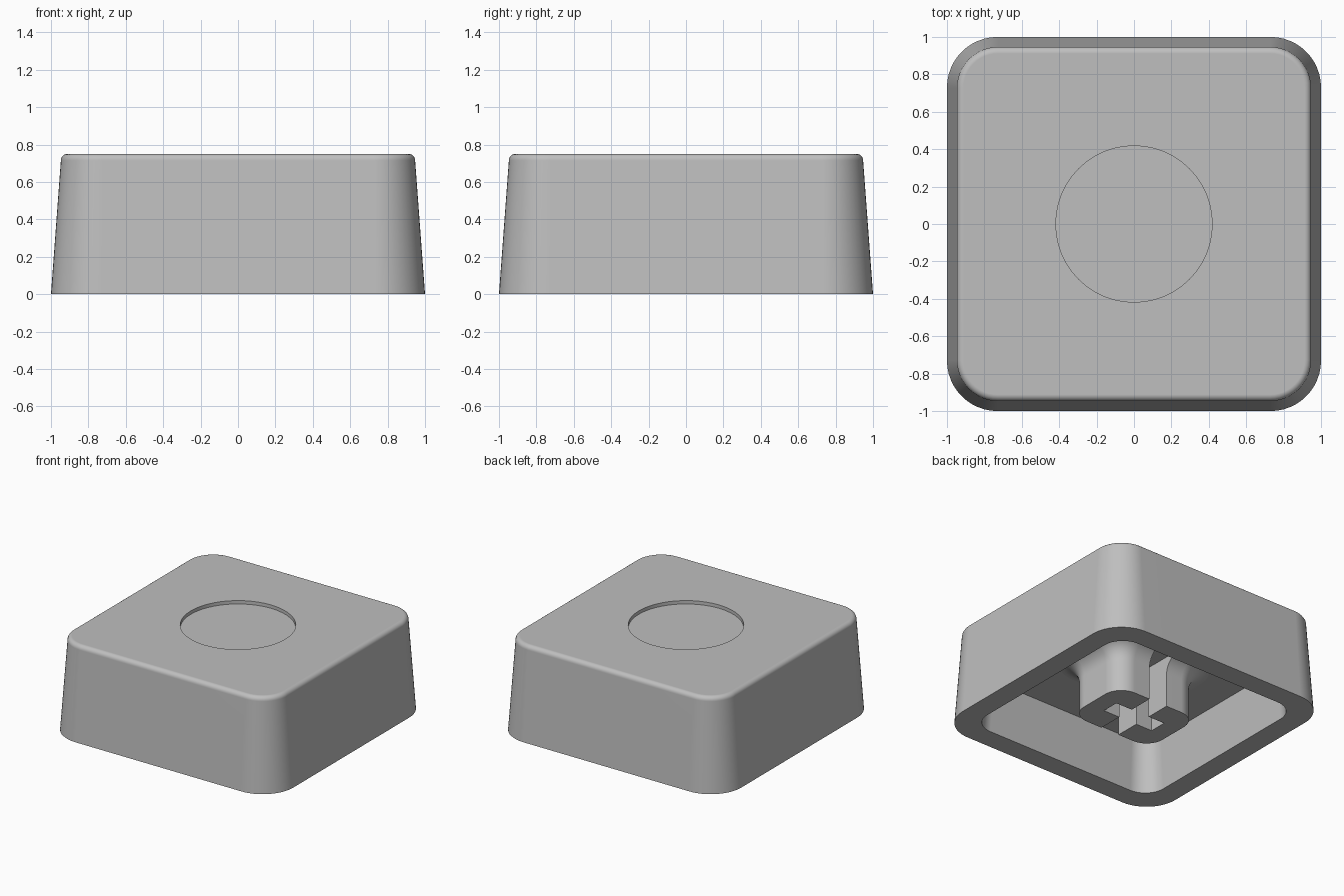
import bpy, bmesh, math

cube = bpy.data.objects.get("Cube")
if cube:
    bpy.data.objects.remove(cube, do_unlink=True)

grey = bpy.data.materials.new("plain_grey")
grey.use_nodes = True
COLOUR = (0.52, 0.52, 0.52, 1)
grey.diffuse_color = COLOUR
bsdf = next(n for n in grey.node_tree.nodes if n.type == 'BSDF_PRINCIPLED')
bsdf.inputs["Base Color"].default_value = COLOUR
bsdf.inputs["Roughness"].default_value = 0.6

STEPS = 12  # segments per rounded corner


def rounded_ring(bm, hx, hy, r, z):
    """Ring of vertices round a rectangle with rounded corners."""
    ring = []
    for corner, (sx, sy) in enumerate([(1, 1), (-1, 1), (-1, -1), (1, -1)]):
        for i in range(STEPS + 1):
            a = math.pi / 2 * (corner + i / STEPS)
            ring.append(bm.verts.new((sx * (hx - r) + r * math.cos(a),
                                      sy * (hy - r) + r * math.sin(a), z)))
    return ring


def loft(name, sections):
    """Skin a list of (half x, half y, corner radius, z) sections and cap both ends."""
    bm = bmesh.new()
    rings = [rounded_ring(bm, *s) for s in sections]
    for low, high in zip(rings, rings[1:]):
        for i in range(len(low)):
            j = (i + 1) % len(low)
            bm.faces.new((low[i], low[j], high[j], high[i]))
    bm.faces.new(rings[0])
    bm.faces.new(rings[-1])
    bmesh.ops.remove_doubles(bm, verts=bm.verts, dist=1e-5)
    bmesh.ops.recalc_face_normals(bm, faces=bm.faces)
    mesh = bpy.data.meshes.new(name)
    bm.to_mesh(mesh)
    bm.free()
    mesh.materials.append(grey)
    obj = bpy.data.objects.new(name, mesh)
    bpy.context.collection.objects.link(obj)
    return obj


def select_only(obj):
    bpy.ops.object.select_all(action='DESELECT')
    obj.select_set(True)
    bpy.context.view_layer.objects.active = obj


def cut_box(target, sx, sy, z0, z1):
    """Subtract a centred box from the target."""
    bpy.ops.mesh.primitive_cube_add(size=1, location=(0, 0, (z0 + z1) / 2))
    cutter = bpy.context.object
    cutter.name = "slot_cutter"
    cutter.hide_render = True
    cutter.scale = (sx, sy, z1 - z0)
    select_only(target)
    mod = target.modifiers.new("slot", 'BOOLEAN')
    mod.operation, mod.solver, mod.object = 'DIFFERENCE', 'EXACT', cutter
    bpy.ops.object.modifier_apply(modifier=mod.name)
    bpy.data.objects.remove(cutter, do_unlink=True)


def finish(obj):
    select_only(obj)
    bpy.ops.object.shade_smooth_by_angle(angle=math.radians(30))
    weighted = obj.modifiers.new("flat_tops", 'WEIGHTED_NORMAL')
    weighted.keep_sharp = True


TOP, ROOF, EDGE = 0.75, 0.41, 0.035

# Cap shell: hollow underside, tapered wall, rounded top edge, round dish
sections = [(0.80, 0.80, 0.15, ROOF), (0.83, 0.83, 0.17, 0), (1, 1, 0.27, 0)]
for i in range(7):
    a = math.pi / 2 * i / 6
    h = 0.947 - EDGE * (1 - math.cos(a))
    sections.append((h, h, h - 0.727, TOP - EDGE * (1 - math.sin(a))))
sections += [(0.418, 0.418, 0.418, TOP), (0.418, 0.418, 0.418, TOP - 0.027)]
shell = loft("cap_shell", sections)

# Stem: rounded post that flares into the roof
FLARE = 0.15
sections = [(0.37, 0.27, 0.15, 0)]
for i in range(11):
    a = math.pi / 2 * i / 10
    out = FLARE * (1 - math.cos(a))
    sections.append((0.37 + out, 0.27 + out, 0.15 + out,
                     ROOF - FLARE * (1 - math.sin(a))))
sections.append((0.37 + FLARE, 0.27 + FLARE, 0.15 + FLARE, ROOF + 0.04))
stem = loft("stem", sections)

# Cross-shaped socket, open at the front and back of the stem
cut_box(stem, 0.16, 1.2, -0.1, ROOF + 0.01)
cut_box(stem, 0.45, 0.14, -0.1, ROOF + 0.01)

for part in (shell, stem):
    finish(part)
